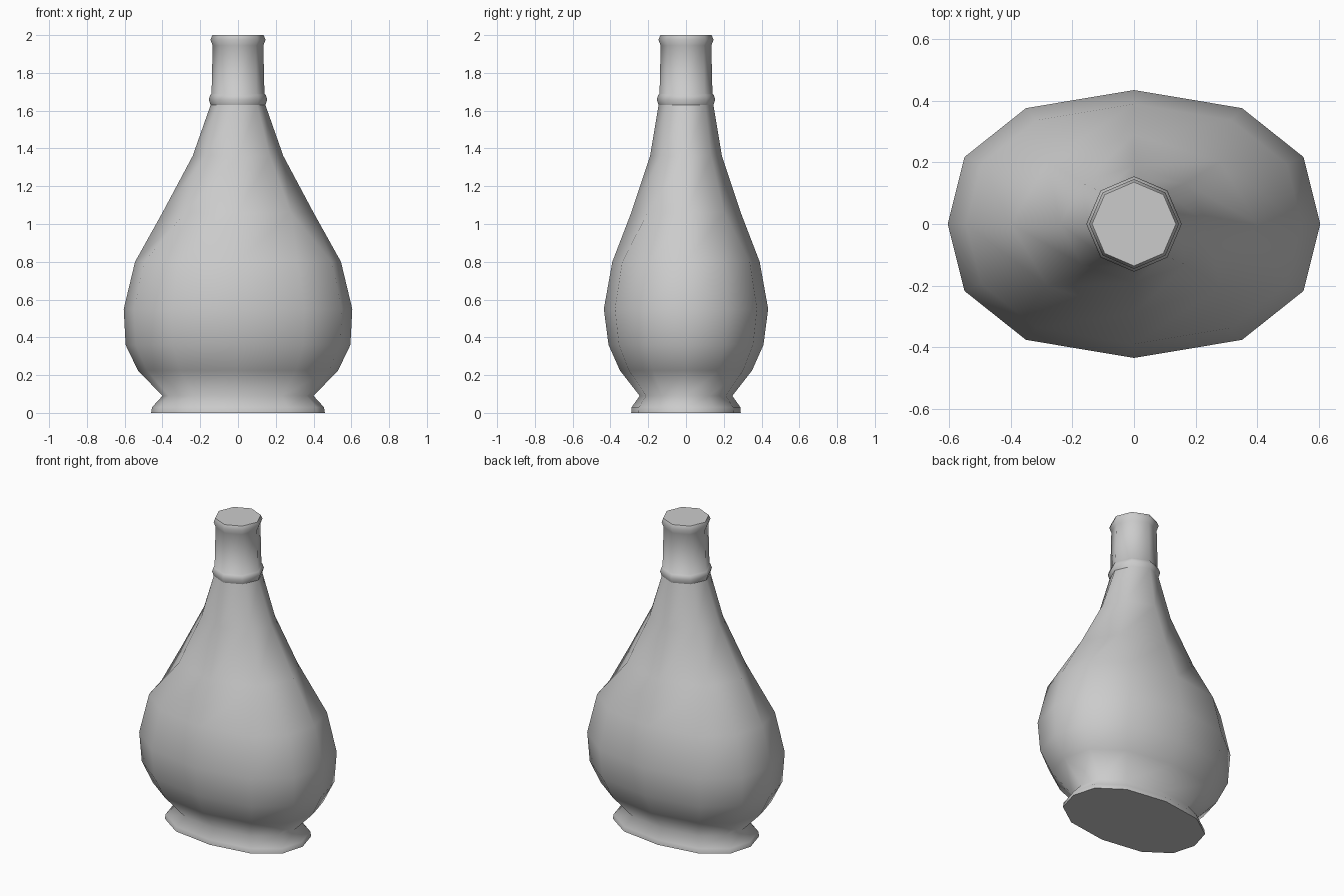
import bpy
import bmesh

cube = bpy.data.objects.get("Cube")
if cube:
    bpy.data.objects.remove(cube, do_unlink=True)

grey = bpy.data.materials.new("plain_grey")
grey.use_nodes = True
grey.diffuse_color = (0.6, 0.6, 0.6, 1)
grey.node_tree.nodes["Principled BSDF"].inputs["Base Color"].default_value = (0.6, 0.6, 0.6, 1)

# Quarter cross-sections; the octagon doubles its diagonal corner so that it
# lofts onto the twelve-sided section, and the doubles are welded afterwards
TWELVE = [(1, 0), (0.91, 0.5), (0.58, 0.865)]
EIGHT = [(1, 0), (0.7, 0.7), (0.7, 0.7)]


def section(quarter):
    """Mirror a quarter section into a full counter-clockwise loop."""
    half = quarter + [(0, 1)] + [(-x, y) for x, y in reversed(quarter[1:])]
    return half + [(-x, -y) for x, y in half]


def loft(name, profile, cap_bottom=False, cap_top=False):
    """Skin rings of (height, half width, half depth, quarter section)."""
    bm = bmesh.new()
    rings = [[bm.verts.new((x * w, y * d, z)) for x, y in section(q)]
             for z, w, d, q in profile]
    for low, high in zip(rings, rings[1:]):
        for i in range(len(low)):
            j = (i + 1) % len(low)
            bm.faces.new((low[i], low[j], high[j], high[i])).smooth = True
    # Flat end caps
    if cap_bottom:
        bm.faces.new(rings[0][::-1])
    if cap_top:
        bm.faces.new(rings[-1])
    bmesh.ops.remove_doubles(bm, verts=bm.verts[:], dist=0.0005)
    for edge in bm.edges:
        if any(not f.smooth for f in edge.link_faces):
            edge.smooth = False
    mesh = bpy.data.meshes.new(name)
    bm.to_mesh(mesh)
    bm.free()
    mesh.materials.append(grey)
    obj = bpy.data.objects.new(name, mesh)
    bpy.context.collection.objects.link(obj)
    return obj


# Foot, belly and shoulders: an oval that narrows to an octagon
loft("bottle_body", [
    (0, 0.46, 0.29, TWELVE),
    (0.03, 0.455, 0.288, TWELVE),
    (0.09, 0.4, 0.245, TWELVE),
    (0.225, 0.53, 0.35, TWELVE),
    (0.36, 0.595, 0.41, TWELVE),
    (0.55, 0.605, 0.435, TWELVE),
    (0.8, 0.545, 0.39, TWELVE),
    (1.06, 0.4, 0.29, EIGHT),
    (1.36, 0.24, 0.19, EIGHT),
    (1.63, 0.145, 0.145, EIGHT),
], cap_bottom=True)

# Neck with a collar below and a lip above
NECK = [(1.63, 0.145), (1.66, 0.155), (1.685, 0.146), (1.69, 0.14),
        (1.945, 0.134), (1.975, 0.146), (2.0, 0.136)]
loft("bottle_neck", [(z, r, r, EIGHT) for z, r in NECK], cap_top=True)
